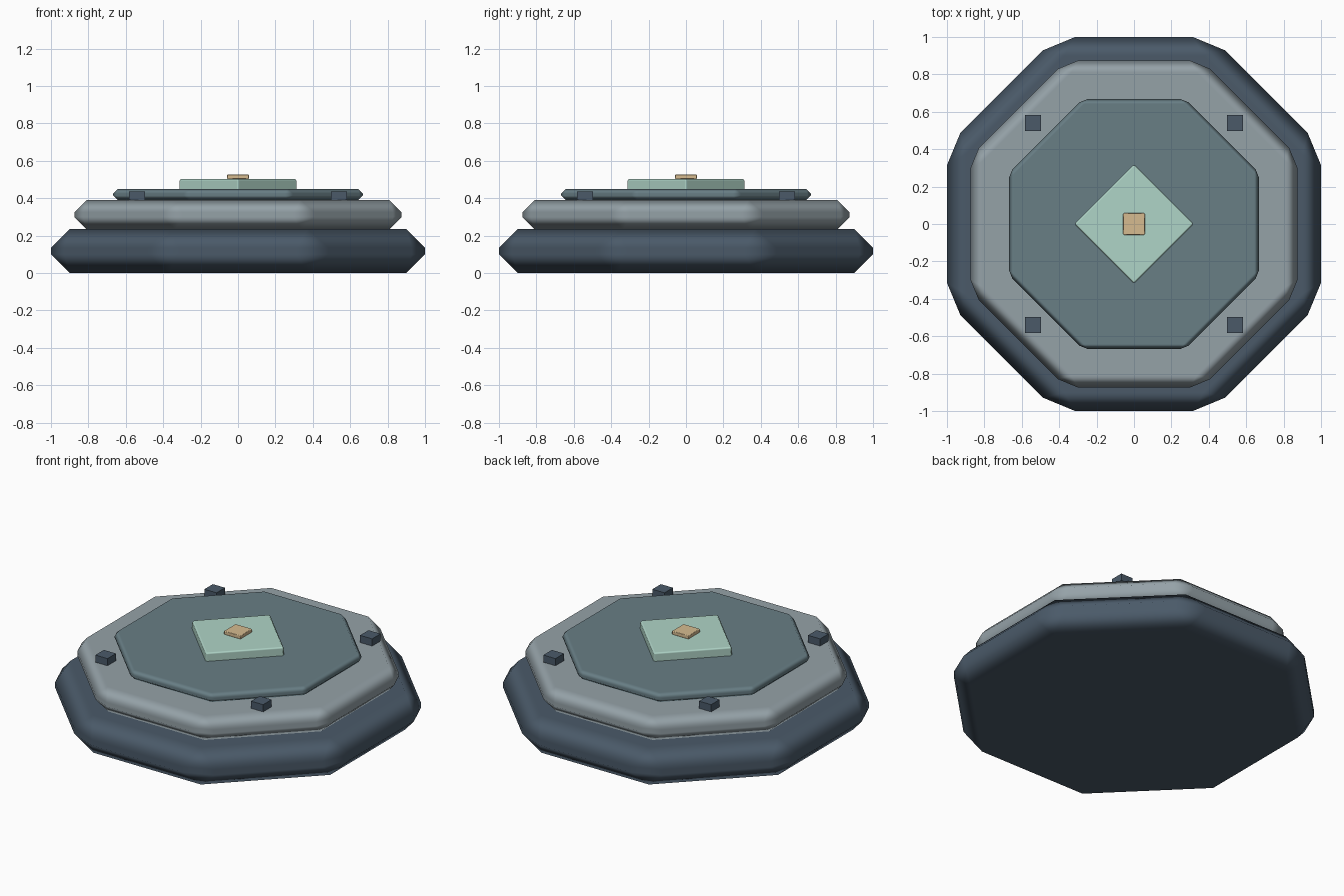
import bpy
import math

cube = bpy.data.objects.get("Cube")
if cube:
    bpy.data.objects.remove(cube, do_unlink=True)


def material(name, rgb):
    m = bpy.data.materials.new(name)
    m.use_nodes = True
    m.diffuse_color = (*rgb, 1)
    bsdf = m.node_tree.nodes["Principled BSDF"]
    bsdf.inputs["Base Color"].default_value = (*rgb, 1)
    bsdf.inputs["Roughness"].default_value = 0.7
    return m


slate = material("dark slate", (0.069, 0.102, 0.141))
stone = material("grey stone", (0.30, 0.36, 0.39))
teal = material("muted teal", (0.138, 0.209, 0.235))
mint = material("pale mint", (0.43, 0.66, 0.57))
gold = material("sand gold", (0.67, 0.50, 0.28))


def slab(name, sides, apothem, z0, z1, bevel, mat, x=0, y=0, turn=0):
    """Regular prism with flat sides facing the axes, chamfered all round."""
    bpy.ops.mesh.primitive_cylinder_add(
        vertices=sides, radius=apothem / math.cos(math.pi / sides),
        depth=z1 - z0, location=(x, y, (z0 + z1) / 2),
        rotation=(0, 0, math.pi / sides + turn))
    ob = bpy.context.object
    ob.name = name
    bpy.ops.object.transform_apply(location=False, rotation=True, scale=True)
    ob.data.materials.append(mat)
    if bevel:
        bpy.ops.object.shade_smooth()
        mod = ob.modifiers.new("chamfer", "BEVEL")
        mod.width = bevel
        mod.segments = 1
        mod.limit_method = "ANGLE"
        mod.harden_normals = True
    return ob


# Stacked octagonal tiers
slab("base_tier", 8, 1.0, 0.0, 0.235, 0.10, slate)
slab("middle_tier", 8, 0.875, 0.235, 0.39, 0.065, stone)
slab("top_plate", 8, 0.667, 0.39, 0.45, 0.025, teal)

# Diamond plate and its centre stud
slab("diamond_plate", 4, 0.226, 0.44, 0.503, 0.01, mint, turn=math.pi / 4)
slab("centre_stud", 4, 0.058, 0.503, 0.527, 0.004, gold)

# Four corner studs
for sx, side in ((1, "left"), (-1, "right")):
    for sy, end in ((-1, "front"), (1, "back")):
        slab(f"stud_{end}_{side}", 4, 0.042, 0.39, 0.435, 0, slate,
             x=sx * 0.54, y=sy * 0.54)
